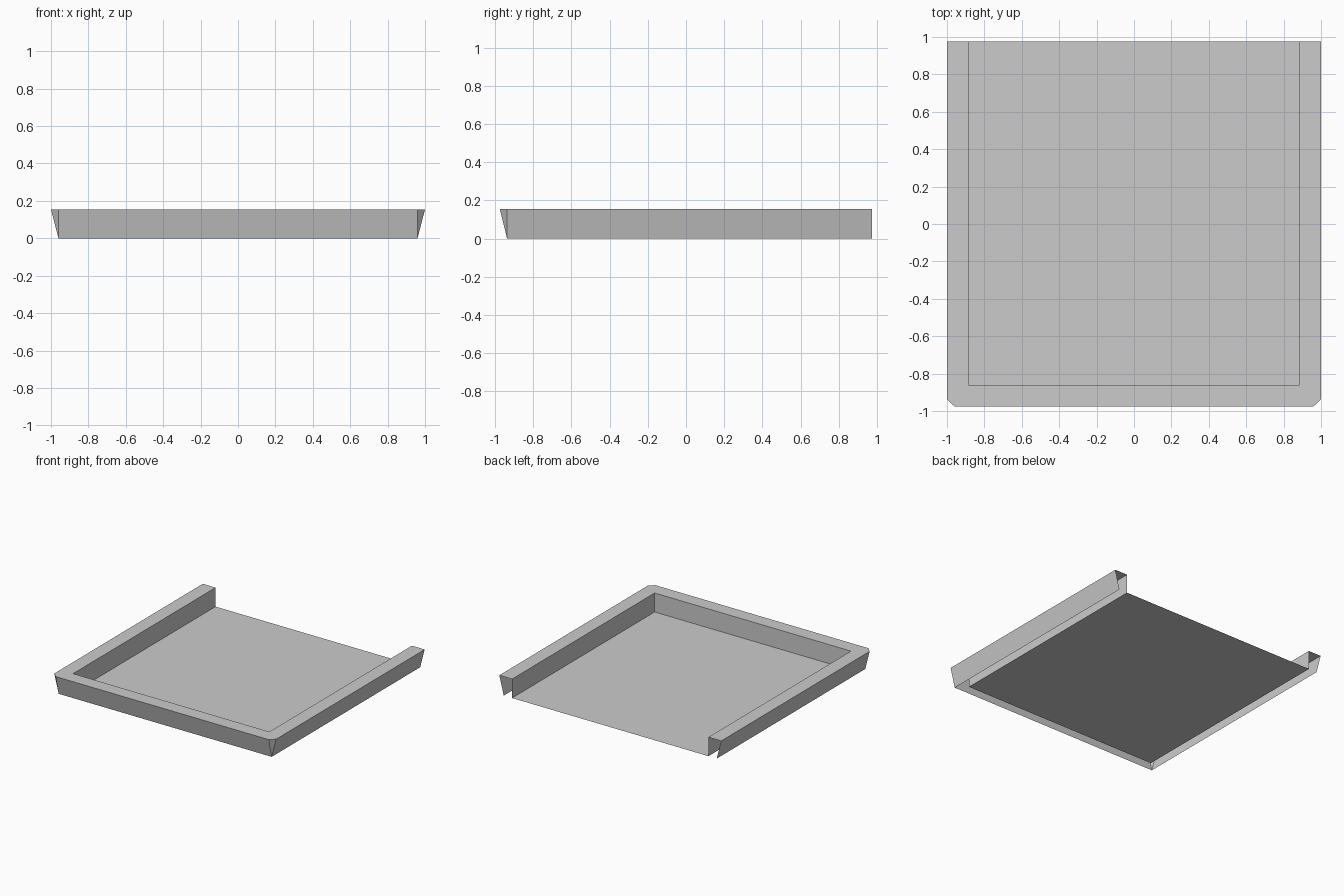
import bpy
import bmesh

cube = bpy.data.objects.get("Cube")
if cube:
    bpy.data.objects.remove(cube, do_unlink=True)

HEIGHT = 0.155
BACK = 0.975

grey = bpy.data.materials.new("plain_grey")
grey.use_nodes = True
grey.diffuse_color = (0.6, 0.6, 0.6, 1)
grey.node_tree.nodes["Principled BSDF"].inputs["Base Color"].default_value = (0.6, 0.6, 0.6, 1)


def u_path(x, y, z, cut_x=0.0, cut_y=0.0):
    """U-shaped path, open at the back, with optional cut front corners."""
    half = [(x, BACK), (x, y + cut_y), (x - cut_x, y)]
    left = [(-px, py, z) for px, py in half]
    return left + [(px, py, z) for px, py in reversed(half)]


def add_part(name, faces):
    bm = bmesh.new()
    for face in faces:
        points = list(dict.fromkeys(face))
        if len(points) > 2:
            bm.faces.new([bm.verts.new(p) for p in points])
    bmesh.ops.remove_doubles(bm, verts=bm.verts, dist=0.0001)
    mesh = bpy.data.meshes.new(name)
    bm.to_mesh(mesh)
    bm.free()
    mesh.materials.append(grey)
    obj = bpy.data.objects.new(name, mesh)
    bpy.context.collection.objects.link(obj)


def strip(a, b):
    return [(a[i], a[i + 1], b[i + 1], b[i]) for i in range(len(a) - 1)]


# Edges of the folded sheet, from the outer hem to the floor
hem = u_path(0.96, -0.937, 0)
rim_outer = u_path(1.0, -0.975, HEIGHT, 0.04, 0.038)
rim_inner = u_path(0.885, -0.86, HEIGHT)
floor_edge = u_path(0.885, -0.86, 0)

# Sloping skirt, flat rim, upright inner wall and floor
add_part("outer_skirt", strip(hem, rim_outer))
add_part("top_rim", strip(rim_outer, rim_inner))
add_part("inner_wall", strip(rim_inner, floor_edge))
add_part("tray_floor", [floor_edge])
